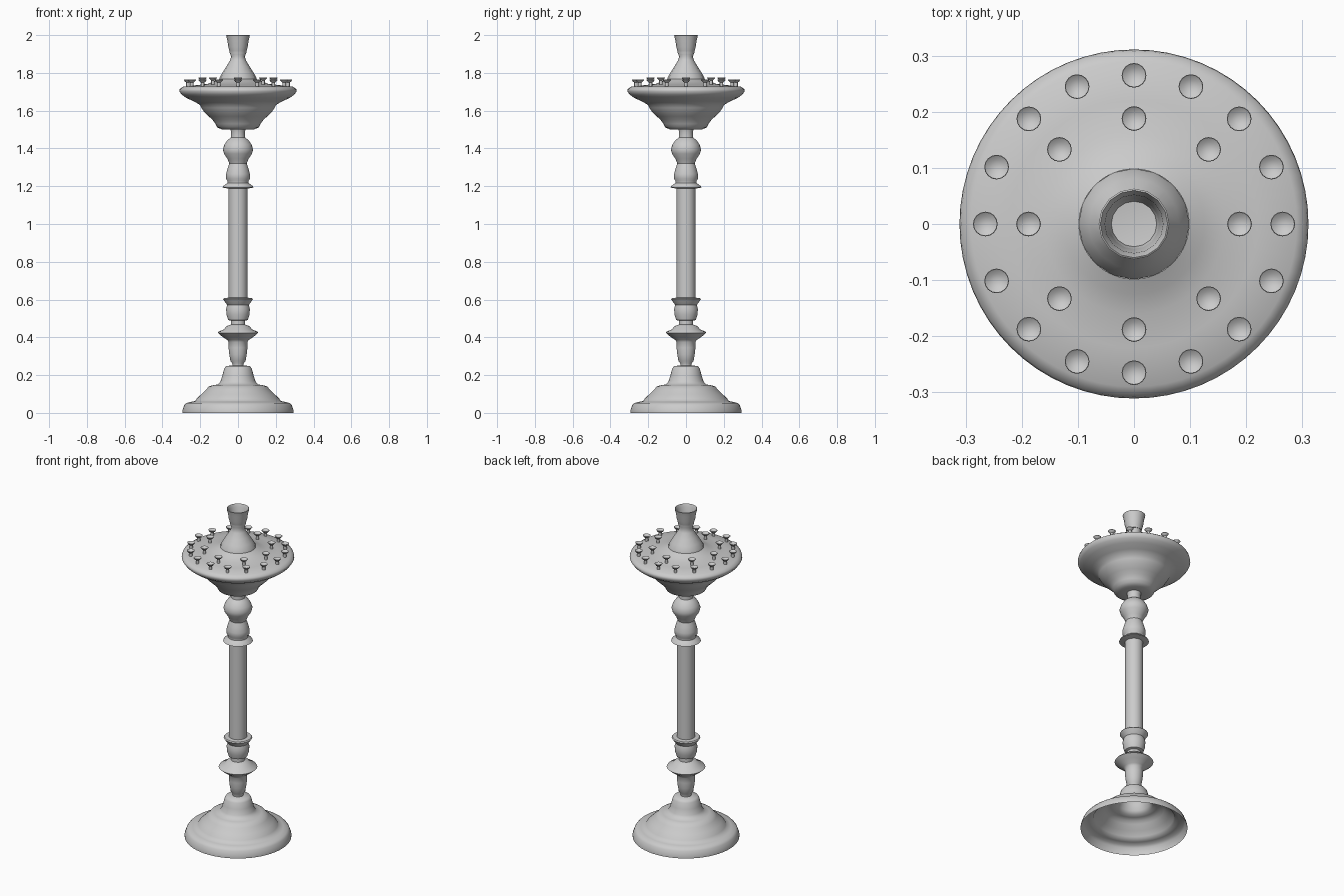
import bpy, bmesh, math


def lathe(name, profile, sides=48, loc=(0, 0, 0), angle=40):
    """Revolve (radius, height) points around z; zero radius closes an end."""
    bm = bmesh.new()
    rings = []
    for r, z in profile:
        if r == 0:
            rings.append([bm.verts.new((0, 0, z))])
        else:
            rings.append([bm.verts.new((r * math.cos(2 * math.pi * i / sides),
                                        r * math.sin(2 * math.pi * i / sides), z))
                          for i in range(sides)])
    for a, b in zip(rings, rings[1:]):
        for i in range(sides):
            j = (i + 1) % sides
            if len(a) == 1:
                bm.faces.new((a[0], b[j], b[i]))
            elif len(b) == 1:
                bm.faces.new((a[i], a[j], b[0]))
            else:
                bm.faces.new((a[i], a[j], b[j], b[i]))
    bmesh.ops.recalc_face_normals(bm, faces=bm.faces)
    mesh = bpy.data.meshes.new(name)
    bm.to_mesh(mesh)
    bm.free()
    ob = bpy.data.objects.new(name, mesh)
    ob.location = loc
    bpy.context.collection.objects.link(ob)
    bpy.ops.object.select_all(action='DESELECT')
    ob.select_set(True)
    bpy.context.view_layer.objects.active = ob
    bpy.ops.object.shade_smooth_by_angle(angle=math.radians(angle))
    return ob


# Stepped, bell-shaped foot, an open shell underneath
lathe("base", [(.295, 0), (.295, .012), (.285, .04), (.275, .052),
               (.25, .058), (.226, .063), (.219, .075), (.195, .098),
               (.167, .125), (.155, .14), (.13, .147), (.105, .151),
               (.092, .168), (.082, .20), (.073, .235), (.064, .247),
               (.03, .252)], 64, angle=80)

# Lower turned stem with a wide drip ring
lathe("lower_stem", [(.03, .25), (.03, .262), (.04, .275),
                     (.046, .31), (.05, .345), (.049, .375), (.058, .387),
                     (.085, .405), (.107, .424), (.103, .43), (.075, .442),
                     (.06, .46), (.038, .467), (.038, .488), (.052, .492),
                     (.061, .52), (.063, .55), (.057, .572), (.064, .58),
                     (.079, .602), (.074, .608), (.05, .61)], 32)

# Plain column
lathe("column", [(.05, .605), (.05, 1.195)], 32)

# Upper turned stem with ball
lathe("upper_stem", [(.05, 1.187), (.082, 1.193), (.078, 1.201),
                     (.056, 1.217), (.056, 1.228), (.064, 1.24), (.063, 1.265),
                     (.055, 1.295), (.046, 1.32), (.056, 1.345),
                     (.074, 1.372), (.08, 1.395), (.072, 1.42), (.055, 1.445),
                     (.038, 1.457), (.036, 1.485), (.04, 1.50)], 32)

# Bowl with a sloping top tray
lathe("bowl", [(.04, 1.50), (.085, 1.50), (.11, 1.512), (.119, 1.53),
               (.135, 1.552), (.155, 1.57), (.178, 1.592), (.194, 1.615),
               (.203, 1.632), (.235, 1.65), (.275, 1.668), (.298, 1.685),
               (.311, 1.703), (.308, 1.715), (.29, 1.727), (.22, 1.735),
               (.16, 1.742), (.125, 1.755), (.098, 1.768)], 64, angle=70)

# Central candle socket, hollow at the top
lathe("centre_socket", [(.099, 1.765), (.096, 1.778), (.081, 1.803),
                        (.061, 1.835), (.043, 1.865), (.036, 1.885),
                        (.043, 1.908), (.052, 1.94), (.056, 1.97), (.063, 1.998),
                        (.06, 2.0), (.052, 1.982), (.043, 1.90),
                        (0, 1.895)], 16)

# Two rings of small candle cups
for ring, count, radius, bottom, top in (("outer", 16, .265, 1.722, 1.764),
                                         ("inner", 8, .188, 1.732, 1.776)):
    for i in range(count):
        a = 2 * math.pi * i / count
        lathe(f"{ring}_cup_{i + 1}",
              [(.009, bottom), (.009, top - .015), (.015, top - .011),
               (.022, top - .002), (.021, top), (.013, top - .006), (0, top - .009)],
              16, (radius * math.cos(a), radius * math.sin(a), 0))
